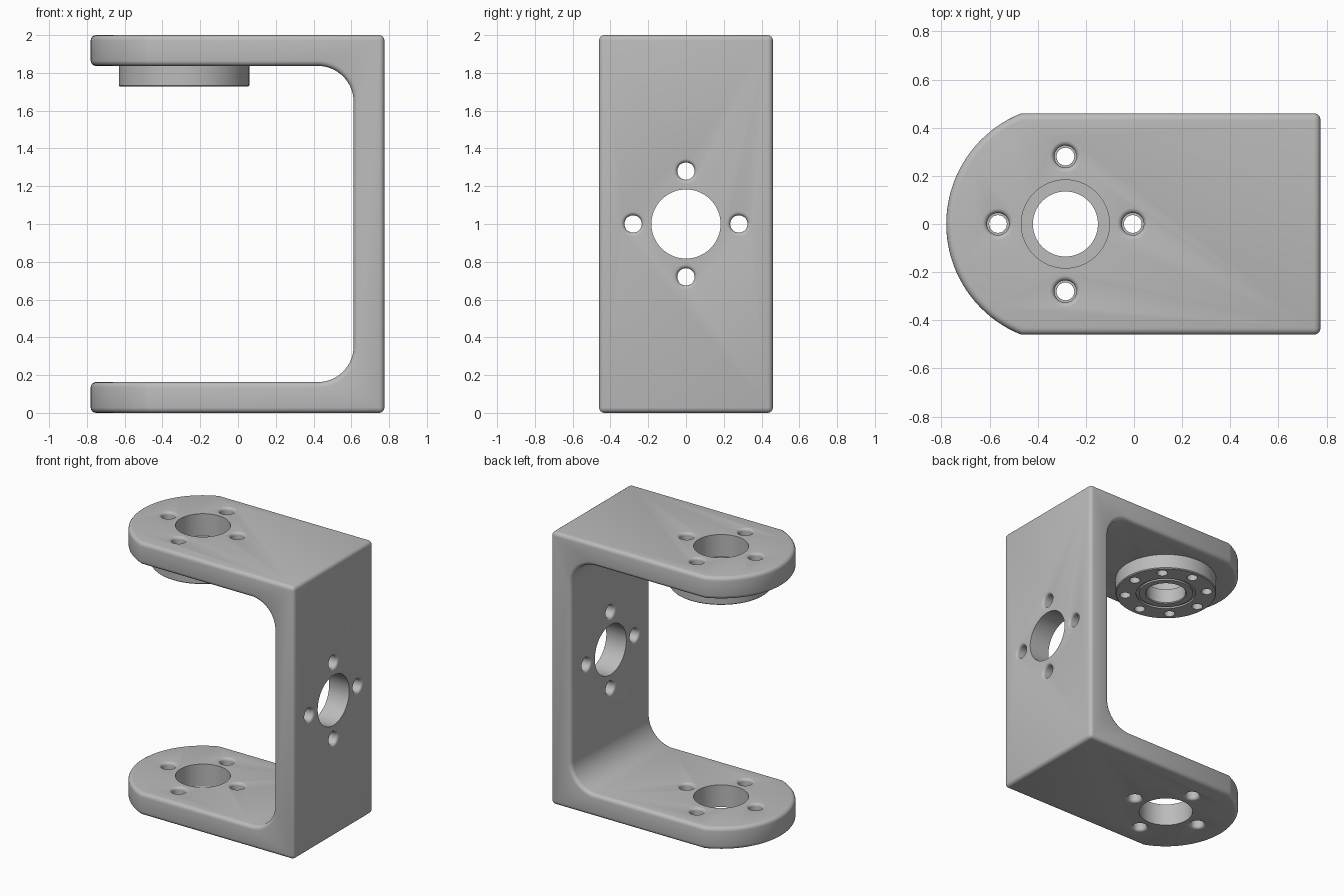
import bpy, bmesh, math
from mathutils import Matrix, Vector

cube = bpy.data.objects.get("Cube")
if cube:
    bpy.data.objects.remove(cube, do_unlink=True)

HEIGHT, HALF_W, LEFT, RIGHT = 2.0, 0.46, -0.78, 0.775
THICK, FILLET = 0.163, 0.19
AXIS, ROUND = -0.285, 0.495      # bolt circle centre and arm end radius
BORE, BOLT_RING, BOLT = 0.183, 0.28, 0.046

grey = bpy.data.materials.new("Satin grey")
grey.use_nodes = True
grey.diffuse_color = (0.5, 0.5, 0.5, 1)
grey.node_tree.nodes["Principled BSDF"].inputs["Base Color"].default_value = (0.5, 0.5, 0.5, 1)


def finish(name, bm, helper=False):
    bmesh.ops.recalc_face_normals(bm, faces=bm.faces)
    mesh = bpy.data.meshes.new(name)
    bm.to_mesh(mesh)
    bm.free()
    mesh.materials.append(grey)
    obj = bpy.data.objects.new(name, mesh)
    bpy.context.collection.objects.link(obj)
    if helper:
        obj.hide_render = True
        obj.hide_set(True)
    return obj


def arc(cx, cy, r, start, end, n):
    angles = [math.radians(start + (end - start) * i / n) for i in range(n + 1)]
    return [(cx + r * math.cos(a), cy + r * math.sin(a)) for a in angles]


def prism(bm, points, offset):
    face = bm.faces.new([bm.verts.new(p) for p in points])
    new = bmesh.ops.extrude_face_region(bm, geom=[face])["geom"]
    bmesh.ops.translate(bm, vec=offset, verts=[v for v in new if isinstance(v, bmesh.types.BMVert)])


def lathe(bm, profile, matrix, steps=64):
    """Closed solid or ring turned about local z from (radius, height) points."""
    rings = []
    for r, z in profile:
        if r == 0:
            rings.append([bm.verts.new(matrix @ Vector((0, 0, z)))] * steps)
        else:
            turn = [2 * math.pi * i / steps for i in range(steps)]
            rings.append([bm.verts.new(matrix @ Vector((r * math.cos(a), r * math.sin(a), z))) for a in turn])
    for k, a in enumerate(rings):
        b = rings[(k + 1) % len(rings)]
        if a[0] is a[1] and b[0] is b[1]:
            continue
        for i in range(steps):
            j = (i + 1) % steps
            corners = list(dict.fromkeys((a[i], a[j], b[j], b[i])))
            bm.faces.new(corners)


def boolean(obj, cutter, operation):
    mod = obj.modifiers.new(operation.title(), "BOOLEAN")
    mod.object, mod.operation, mod.solver = cutter, operation, "EXACT"


def hole_pattern(bm, matrix, depth):
    """Central bore plus four bolt holes with rounded rims, from local z = 0 to depth."""
    lathe(bm, [(0, -.1), (BORE, -.1), (BORE, depth + .1), (0, depth + .1)], matrix)
    rim = [(BOLT + .02 - x, y) for x, y in arc(0, 0, .02, 0, 90, 5)]
    lower = [(r, .02 - y) for r, y in reversed(rim)]
    upper = [(r, depth - .02 + y) for r, y in rim]
    flare = BOLT + .02
    profile = [(0, -.1), (flare, -.1)] + lower + upper + [(flare, depth + .1), (0, depth + .1)]
    for i in range(4):
        spot = Matrix.Rotation(i * math.pi / 2, 4, "Z") @ Matrix.Translation((BOLT_RING, 0, 0))
        lathe(bm, profile, matrix @ spot, 32)


# C-shaped side profile with filleted inner corners
inner = RIGHT - THICK
outline = [(LEFT - .2, 0), (RIGHT, 0), (RIGHT, HEIGHT), (LEFT - .2, HEIGHT), (LEFT - .2, HEIGHT - THICK)]
outline += arc(inner - FILLET, HEIGHT - THICK - FILLET, FILLET, 90, 0, 16)
outline += arc(inner - FILLET, THICK + FILLET, FILLET, 0, -90, 16)
outline += [(LEFT - .2, THICK)]
bm = bmesh.new()
prism(bm, [(x, -.7, z) for x, z in outline], (0, 1.4, 0))
bracket = finish("bracket", bm)

# Plan outline rounds the arm ends
sweep = math.degrees(math.asin(HALF_W / ROUND))
plan = [(RIGHT + .2, -HALF_W), (RIGHT + .2, HALF_W)] + arc(AXIS, 0, ROUND, 180 - sweep, 180 + sweep, 40)
bm = bmesh.new()
prism(bm, [(x, y, -.2) for x, y in plan], (0, 0, HEIGHT + .4))
boolean(bracket, finish("plan_cutter", bm, True), "INTERSECT")

# Softened outer edges
bevel = bracket.modifiers.new("Soft edges", "BEVEL")
bevel.width, bevel.segments, bevel.limit_method = 0.028, 4, "ANGLE"
bevel.angle_limit = math.radians(40)

# Bores and bolt holes in both arms and the wall
bm = bmesh.new()
for z in (0, HEIGHT - THICK):
    hole_pattern(bm, Matrix.Translation((AXIS, 0, z)), THICK)
hole_pattern(bm, Matrix.Translation((inner, 0, HEIGHT / 2)) @ Matrix.Rotation(math.pi / 2, 4, "Y"), THICK)
boolean(bracket, finish("hole_cutter", bm, True), "DIFFERENCE")

# Round mounting horn below the upper arm, with a grooved hub
low, top = 1.727, HEIGHT - THICK
ring = [(.135, top), (.345, top), (.345, low + .006), (.339, low), (.205, low), (.205, low + .012),
        (.185, low + .012), (.185, low), (.141, low), (.135, low + .006)]
bm = bmesh.new()
lathe(bm, ring, Matrix.Translation((AXIS, 0, 0)), 96)
horn = finish("mounting_horn", bm)
bm = bmesh.new()
for i in range(8):
    a = i * math.pi / 4
    spot = (AXIS + BOLT_RING * math.cos(a), BOLT_RING * math.sin(a), 0)
    lathe(bm, [(0, low - .1), (.037, low - .1), (.037, top + .1), (0, top + .1)], Matrix.Translation(spot), 24)
boolean(horn, finish("horn_cutter", bm, True), "DIFFERENCE")

# Apply modifiers and shade smooth with sharp edges kept
for obj in (bracket, horn):
    bpy.ops.object.select_all(action="DESELECT")
    obj.select_set(True)
    bpy.context.view_layer.objects.active = obj
    for mod in list(obj.modifiers):
        bpy.ops.object.modifier_apply(modifier=mod.name)
    bpy.ops.object.shade_smooth_by_angle(angle=math.radians(35))
for name in ("plan_cutter", "hole_cutter", "horn_cutter"):
    bpy.data.objects.remove(bpy.data.objects[name], do_unlink=True)
